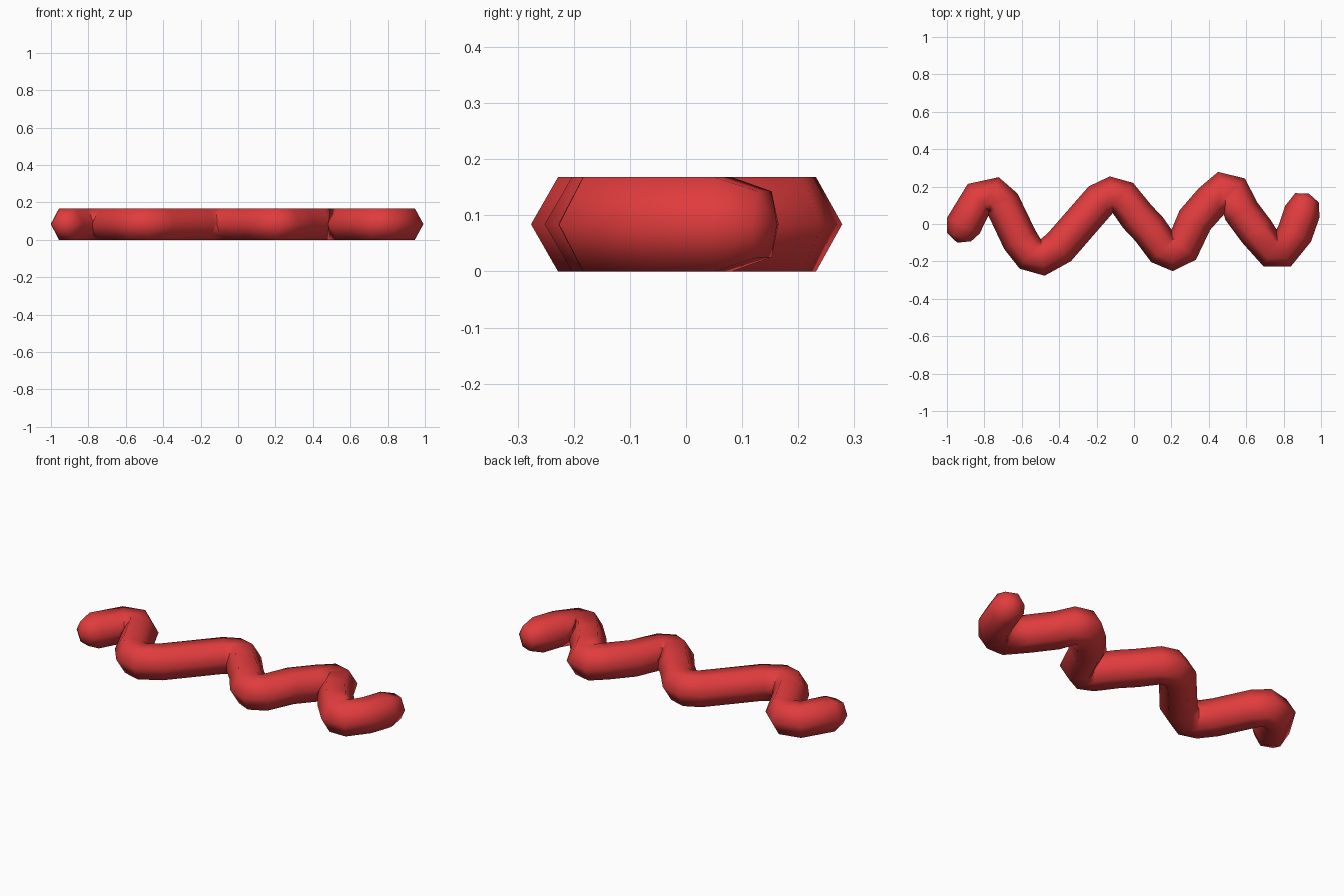
import bpy, bmesh, math
from mathutils import Vector

if "Cube" in bpy.data.objects:
    bpy.data.objects.remove(bpy.data.objects["Cube"], do_unlink=True)

# One flat red for the whole piece
red = bpy.data.materials.new("warm red")
red.use_nodes = True
colour = (0.75, 0.045, 0.047, 1.0)
red.diffuse_color = colour
red.node_tree.nodes["Principled BSDF"].inputs["Base Color"].default_value = colour

RADIUS = 0.097                                   # hexagon corner radius
MID_Z = RADIUS * math.sin(math.radians(60))      # rests on its flat side

# Zigzag centre line, from the left end of the plan to the right end
PATH = [(-0.935, -0.07), (-0.913, -0.01), (-0.83, 0.137), (-0.75, 0.157),
        (-0.702, 0.107), (-0.61, -0.085), (-0.555, -0.16), (-0.49, -0.18),
        (-0.40, -0.125), (-0.182, 0.125), (-0.12, 0.158), (-0.06, 0.14),
        (0.017, 0.04), (0.083, -0.03), (0.155, -0.13), (0.205, -0.155),
        (0.26, -0.125), (0.325, 0.02), (0.417, 0.125), (0.475, 0.185),
        (0.53, 0.17), (0.573, 0.07), (0.655, -0.04), (0.735, -0.14),
        (0.795, -0.14), (0.86, -0.05), (0.90, 0.066), (0.925, 0.14)]
TIPS = [(-0.945, -0.10), (0.935, 0.162)]         # centres of the end caps
END_SCALE = 0.70                                 # taper of the end rings

points = [Vector((x, y, MID_Z)) for x, y in PATH]
tips = [Vector((x, y, MID_Z)) for x, y in TIPS]
line = [tips[0]] + points + [tips[1]]

bm = bmesh.new()
rings = []
for i, p in enumerate(points):
    # Ring square to the bisector of the neighbouring segments
    before, after = (p - line[i]).normalized(), (line[i + 2] - p).normalized()
    tangent = (before + after).normalized()
    side = Vector((tangent.y, -tangent.x, 0))
    r = RADIUS * (END_SCALE if i in (0, len(points) - 1) else 1)
    rings.append([bm.verts.new(p + side * r * math.cos(k * math.pi / 3)
                               + Vector((0, 0, r * math.sin(k * math.pi / 3))))
                  for k in range(6)])

# Tube walls
for a, b in zip(rings, rings[1:]):
    for k in range(6):
        n = (k + 1) % 6
        bm.faces.new((a[k], a[n], b[n], b[k]))

# Shallow pointed caps
for tip, ring in ((tips[0], rings[0]), (tips[1], rings[-1])):
    apex = bm.verts.new(tip)
    for k in range(6):
        bm.faces.new((ring[k], ring[(k + 1) % 6], apex))

bmesh.ops.recalc_face_normals(bm, faces=bm.faces[:])
for f in bm.faces:
    f.smooth = True

mesh = bpy.data.meshes.new("zigzag_tube")
bm.to_mesh(mesh)
bm.free()
mesh.materials.append(red)
tube = bpy.data.objects.new("zigzag_tube", mesh)
bpy.context.collection.objects.link(tube)
